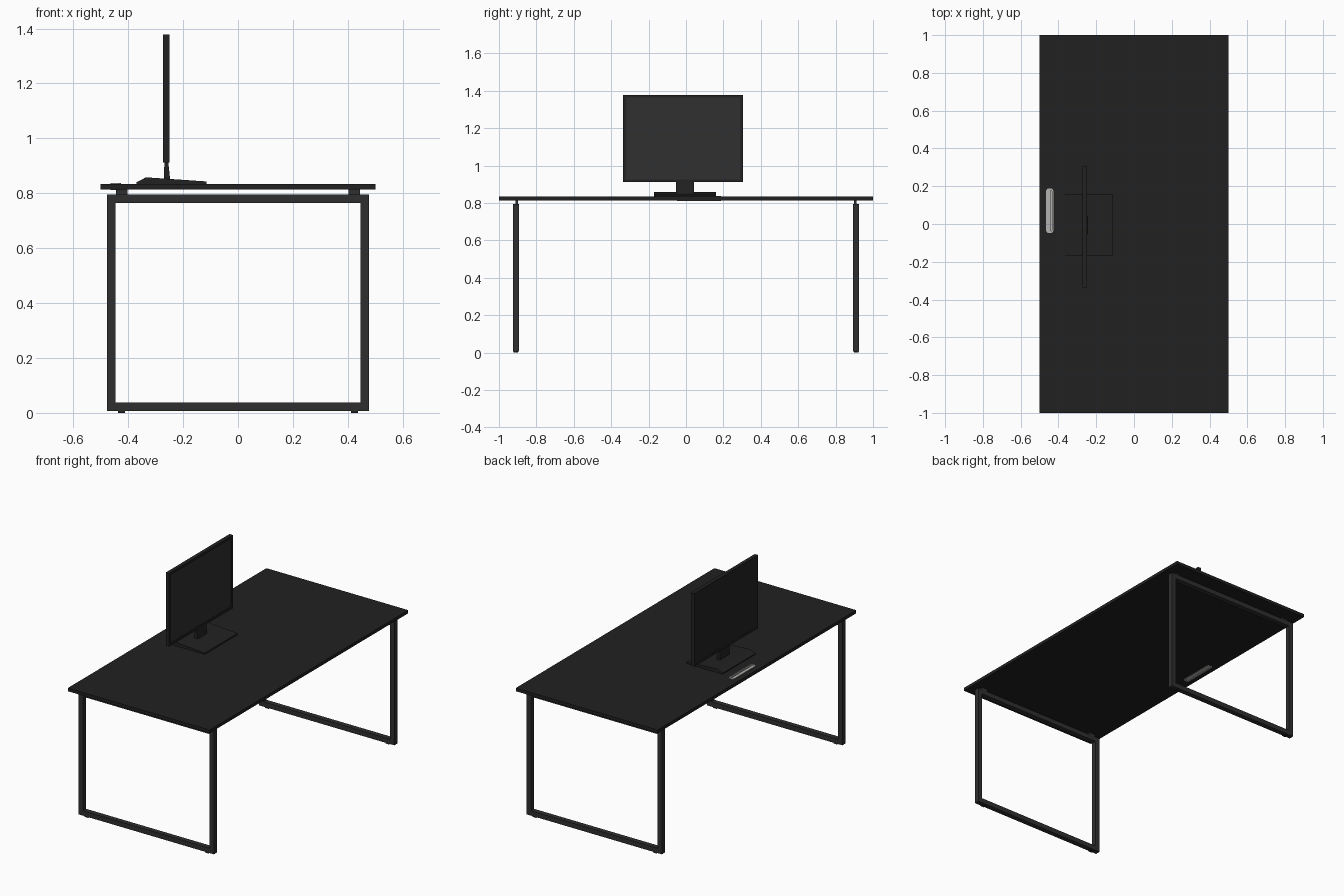
import bpy, bmesh, math

if "Cube" in bpy.data.objects:
    bpy.data.objects.remove(bpy.data.objects["Cube"])


def material(name, c):
    m = bpy.data.materials.new(name)
    m.diffuse_color = (*c, 1)
    m.use_nodes = True
    m.node_tree.nodes["Principled BSDF"].inputs["Base Color"].default_value = m.diffuse_color
    return m


TOP = material("desk_black", (0.015, 0.015, 0.015))
STEEL = material("frame_steel", (0.028, 0.028, 0.028))
SCREEN = material("screen_grey", (0.03, 0.03, 0.03))
PLASTIC = material("monitor_black", (0.016, 0.016, 0.016))
SILVER = material("grommet_silver", (0.45, 0.45, 0.44))


def finish(name, bm, mat, mirror=""):
    bmesh.ops.recalc_face_normals(bm, faces=bm.faces)
    me = bpy.data.meshes.new(name)
    bm.to_mesh(me)
    bm.free()
    me.materials.append(mat)
    ob = bpy.data.objects.new(name, me)
    bpy.context.collection.objects.link(ob)
    if mirror:
        mod = ob.modifiers.new("mirror", "MIRROR")
        mod.use_axis = ["X" in mirror, "Y" in mirror, False]
    return ob


def box(name, x, y, z, mat, mirror=""):
    bm = bmesh.new()
    bmesh.ops.create_cube(bm, size=1)
    for v in bm.verts:
        v.co = [(r[0] + r[1]) / 2 + c * (r[1] - r[0]) for r, c in zip((x, y, z), v.co)]
    return finish(name, bm, mat, mirror)


def prism(name, pts, lo, hi, axis, mat):
    """Extrude a closed outline along y or z."""
    def place(a, b, d):
        return (a, d, b) if axis == "y" else (a, b, d)
    bm = bmesh.new()
    A = [bm.verts.new(place(a, b, lo)) for a, b in pts]
    B = [bm.verts.new(place(a, b, hi)) for a, b in pts]
    bm.faces.new(A)
    bm.faces.new(B)
    n = len(pts)
    for i in range(n):
        j = (i + 1) % n
        bm.faces.new((A[i], A[j], B[j], B[i]))
    return finish(name, bm, mat)


def ring(name, outer, inner, lo, hi, place, mat, mirror=""):
    """Closed frame between two matching outlines."""
    bm = bmesh.new()
    loops = [[bm.verts.new(place(a, b, d)) for a, b in pts]
             for pts, d in ((outer, lo), (outer, hi), (inner, hi), (inner, lo))]
    n = len(outer)
    for k in range(4):
        P, Q = loops[k], loops[(k + 1) % 4]
        for i in range(n):
            j = (i + 1) % n
            bm.faces.new((P[i], P[j], Q[j], Q[i]))
    return finish(name, bm, mat, mirror)


def rect(x0, x1, y0, y1):
    return [(x0, y0), (x1, y0), (x1, y1), (x0, y1)]


def rounded(cx, cy, hx, hy, r, n=6):
    pts = []
    for q, (sx, sy) in enumerate(((1, 1), (-1, 1), (-1, -1), (1, -1))):
        for i in range(n + 1):
            a = math.pi / 2 * (q + i / n)
            pts.append((cx + sx * (hx - r) + r * math.cos(a), cy + sy * (hy - r) + r * math.sin(a)))
    return pts


# Table top with a cable opening
top = box("table_top", (-0.5, 0.5), (-1, 1), (0.814, 0.834), TOP)
cutter = prism("cable_hole_cutter", rounded(-0.446, 0.07, 0.016, 0.115, 0.012), 0.8, 0.85, "z", TOP)
cutter.hide_render = True
cutter.hide_viewport = True
cut = top.modifiers.new("cable_hole", "BOOLEAN")
cut.operation = "DIFFERENCE"
cut.object = cutter

# Loop legs at both ends, with feet and spacers
ring("leg_frame", rect(-0.477, 0.477, 0.007, 0.796), rect(-0.446, 0.446, 0.038, 0.765),
     0.893, 0.925, lambda a, b, d: (a, d, b), STEEL, "Y")
box("foot", (0.411, 0.437), (0.897, 0.921), (0, 0.008), TOP, "XY")
box("spacer", (0.402, 0.444), (0.897, 0.912), (0.795, 0.815), STEEL, "XY")

# Cable grommet: rim and flap with a narrow slot
ring("grommet_rim", rounded(-0.446, 0.07, 0.019, 0.118, 0.014), rounded(-0.446, 0.07, 0.012, 0.108, 0.008),
     0.812, 0.838, lambda a, b, d: (a, b, d), SILVER)
prism("grommet_flap", rect(-0.459, -0.443, -0.04, 0.18), 0.826, 0.836, "z", SILVER)
prism("grommet_floor", rect(-0.459, -0.433, -0.04, 0.18), 0.814, 0.818, "z", SILVER)

# Monitor stand: sloping base and tapered neck
base = prism("monitor_base", [(-0.37, 0.834), (-0.115, 0.834), (-0.115, 0.843), (-0.335, 0.858), (-0.37, 0.840)],
             -0.17, 0.16, "y", PLASTIC)
prism("monitor_neck", [(-0.27, 0.85), (-0.247, 0.848), (-0.254, 0.915), (-0.268, 0.915)],
      -0.053, 0.043, "y", PLASTIC)

# Monitor: bezel, casing and recessed screen facing +x
ring("monitor_bezel", rect(-0.337, 0.305, 0.912, 1.378), rect(-0.322, 0.290, 0.927, 1.363),
     -0.273, -0.249, lambda a, b, d: (d, a, b), PLASTIC)
box("monitor_back", (-0.272, -0.262), (-0.323, 0.291), (0.926, 1.364), PLASTIC)
box("screen", (-0.263, -0.254), (-0.323, 0.291), (0.926, 1.364), SCREEN)
